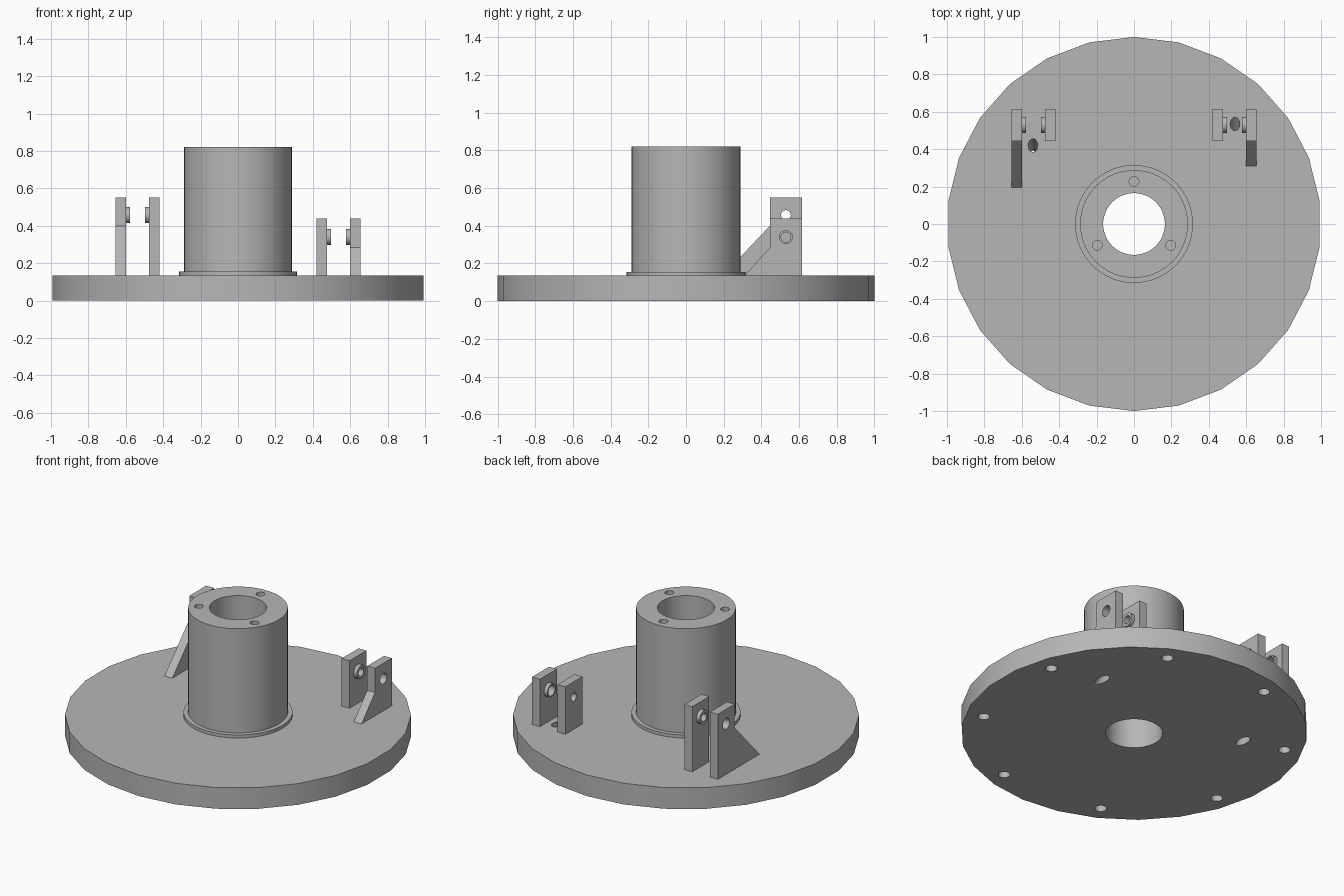
import bpy, bmesh, math
from mathutils import Matrix, Vector

if "Cube" in bpy.data.objects:
    bpy.data.objects.remove(bpy.data.objects["Cube"])

GREY = (0.47, 0.47, 0.47, 1)
metal = bpy.data.materials.new("grey_metal")
metal.use_nodes = True
metal.diffuse_color = GREY
metal.node_tree.nodes["Principled BSDF"].inputs["Base Color"].default_value = GREY


def make_object(name, bm):
    bmesh.ops.recalc_face_normals(bm, faces=bm.faces)
    mesh = bpy.data.meshes.new(name)
    bm.to_mesh(mesh)
    bm.free()
    mesh.materials.append(metal)
    obj = bpy.data.objects.new(name, mesh)
    bpy.context.collection.objects.link(obj)
    return obj


def cylinder(name, radius, start, end, sides=32):
    """Closed cylinder between two points."""
    a, b = Vector(start), Vector(end)
    bm = bmesh.new()
    turn = (b - a).to_track_quat('Z', 'Y').to_matrix().to_4x4()
    if abs((b - a).normalized().z) > 0.999:
        turn = Matrix.Identity(4)
    bmesh.ops.create_cone(bm, cap_ends=True, segments=sides, radius1=radius, radius2=radius,
                          depth=(b - a).length, matrix=Matrix.Translation((a + b) / 2) @ turn)
    return make_object(name, bm)


def upright(name, radius, z0, z1, x=0, y=0, sides=32):
    return cylinder(name, radius, (x, y, z0), (x, y, z1), sides)


def loft(name, rings):
    """Closed solid through rings of points."""
    bm = bmesh.new()
    loops = [[bm.verts.new(p) for p in ring] for ring in rings]
    for low, high in zip(loops, loops[1:]):
        for i in range(len(low)):
            j = (i + 1) % len(low)
            bm.faces.new((low[i], low[j], high[j], high[i]))
    bm.faces.new(loops[0])
    bm.faces.new(loops[-1])
    return make_object(name, bm)


def ellipse(x, y, z, rx, ry, sides=32):
    angles = [math.tau * i / sides for i in range(sides)]
    return [(x + rx * math.cos(a), y + ry * math.sin(a), z) for a in angles]


def boolean(target, tool, operation='DIFFERENCE'):
    """Apply a boolean and remove the helper."""
    tool.hide_render = True
    mod = target.modifiers.new("boolean", 'BOOLEAN')
    mod.operation = operation
    mod.solver = 'EXACT'
    mod.object = tool
    bpy.context.view_layer.objects.active = target
    bpy.ops.object.modifier_apply(modifier=mod.name)
    bpy.data.objects.remove(tool)


TOP = 0.135       # top of the base disc
PIVOT_Y = 0.53    # bracket pin position

# Faceted base disc, with central bore and blind bolt holes underneath
base = upright("base_disc", 1, 0, TOP, sides=26)
boolean(base, upright("bore_cutter", 0.165, -0.1, 0.3, sides=64))
for k in range(8):
    a = math.radians(17.5 + 45 * k)
    boolean(base, upright("bolt_cutter", 0.034, -0.05, 0.1, 0.89 * math.cos(a), 0.89 * math.sin(a)))

# Slanted cable passages beside the brackets
for x, y_top, y_low in ((-0.54, 0.42, 0.335), (0.54, 0.535, 0.355)):
    slope = (y_top - y_low) / TOP
    rings = [ellipse(x, y_low - 0.02 * slope, -0.02, 0.03, 0.06),
             ellipse(x, y_top + 0.02 * slope, TOP + 0.02, 0.025, 0.033)]
    boolean(base, loft("passage_cutter", rings))

# Flange ring and hollow tower
flange = upright("tower_flange", 0.315, TOP, 0.155, sides=64)
tower = upright("tower", 0.288, TOP, 0.82, sides=64)
for part in (flange, tower):
    boolean(part, upright("bore_cutter", 0.165, 0, 1, sides=64))
for degrees in (90, 210, 330):
    a = math.radians(degrees)
    boolean(tower, upright("screw_cutter", 0.026, 0.62, 0.9, 0.227 * math.cos(a), 0.227 * math.sin(a)))


def bracket_plate(name, x_in, x_out, boss_x, profile, pin_z, hole):
    """Upright plate with a pin boss on its inward side."""
    plate = loft(name, [[(x, y, z) for y, z in profile] for x in (x_in, x_out)])
    middle = (x_in + x_out) / 2
    boss = cylinder("boss", 0.043, (middle, PIVOT_Y, pin_z), (boss_x, PIVOT_Y, pin_z))
    boolean(plate, boss, 'UNION')
    boolean(plate, cylinder("pin_cutter", hole, (middle - 0.2, PIVOT_Y, pin_z),
                            (middle + 0.2, PIVOT_Y, pin_z)))
    return plate


# Two clevis brackets; the outer plate of each has a sloping gusset
plates = []
for label, side, height, pin_z, gusset_y, gusset_z in (
        ("tall", -1, 0.55, 0.457, 0.195, 0.40),
        ("short", 1, 0.438, 0.34, 0.31, 0.283)):
    back, front = 0.615, 0.445
    inner = [(front, TOP), (back, TOP), (back, height), (front, height)]
    outer = [(gusset_y, TOP)] + inner[1:] + [(front, gusset_z)]
    plates.append(bracket_plate(label + "_bracket_inner_plate", side * 0.42, side * 0.475,
                                side * 0.498, inner, pin_z, 0.026))
    plates.append(bracket_plate(label + "_bracket_outer_plate", side * 0.655, side * 0.60,
                                side * 0.577, outer, pin_z, 0.034))

# Smooth round walls, crisp edges
bpy.ops.object.select_all(action='DESELECT')
for obj in [base, flange, tower] + plates:
    obj.select_set(True)
    bpy.context.view_layer.objects.active = obj
bpy.ops.object.shade_smooth_by_angle(angle=math.radians(30))
